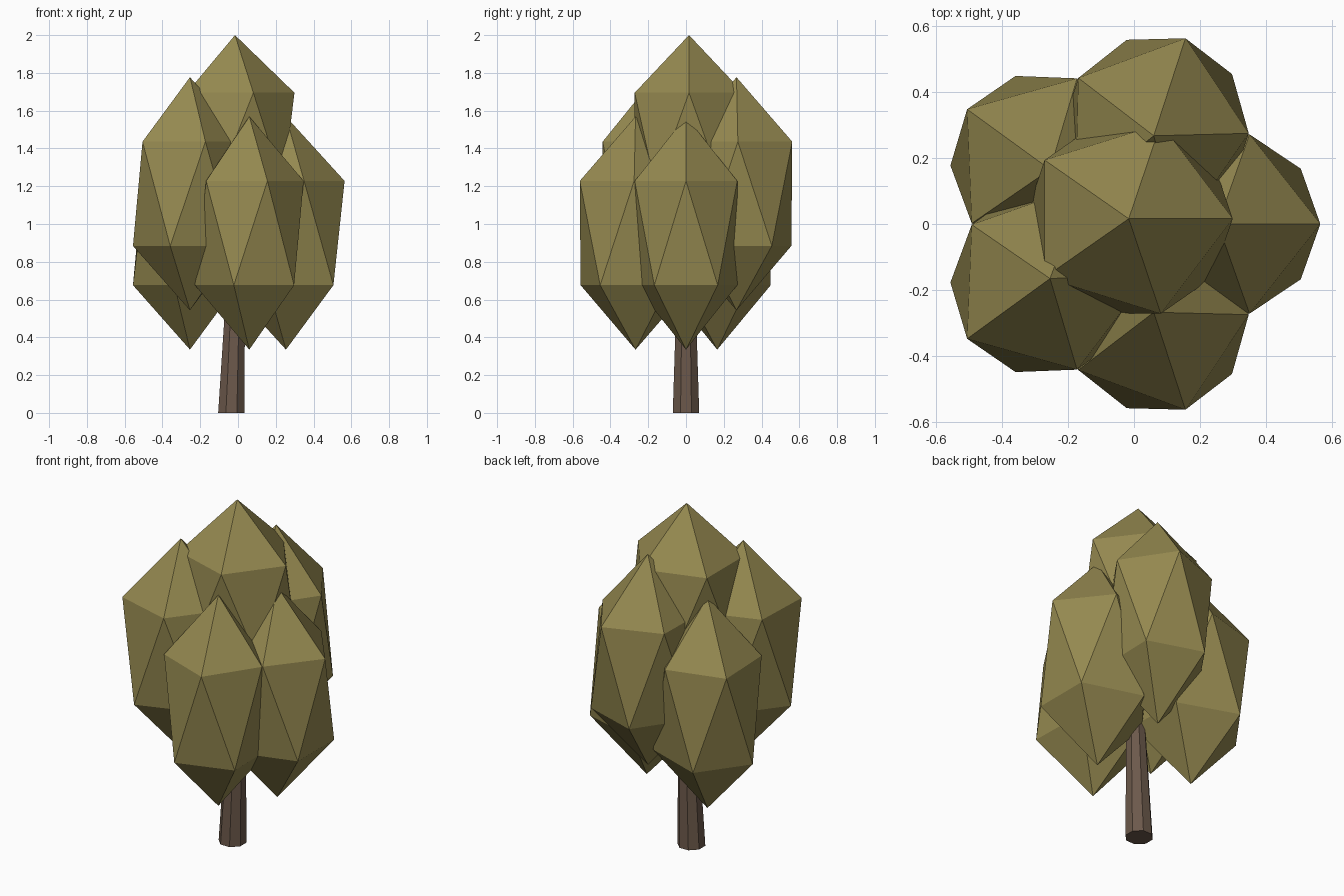
import bpy, bmesh
from math import cos, sin, pi, radians

if "Cube" in bpy.data.objects:
    bpy.data.objects.remove(bpy.data.objects["Cube"])


def material(name, rgb):
    m = bpy.data.materials.new(name)
    m.diffuse_color = (*rgb, 1)
    m.use_nodes = True
    m.node_tree.nodes["Principled BSDF"].inputs["Base Color"].default_value = m.diffuse_color
    return m


leaf = material("leaf", (0.30, 0.25, 0.08))
bark = material("bark", (0.15, 0.10, 0.07))


def clump(name, loc, scale, angle=0):
    """Stretched low-poly ball of foliage, turned to face outwards."""
    bpy.ops.mesh.primitive_ico_sphere_add(subdivisions=1, radius=1, location=loc,
                                          rotation=(0, 0, angle))
    ob = bpy.context.object
    ob.name = name
    ob.scale = scale
    ob.data.materials.append(leaf)


# Five outer clumps in a ring, two of them raised
CX, RING = -0.027, 0.281
heights = [0.952, 1.16, 0.952, 1.16, 0.952]
for i, z in enumerate(heights):
    a = radians(72 * i)
    clump(f"outer_foliage_{i + 1}", (CX + RING * cos(a), RING * sin(a), z),
          (0.347, 0.319, 0.617), a)

# Crown clump on top
clump("top_foliage", (-0.016, 0.016, 1.448), (0.352, 0.338, 0.552))

# Leaning, tapered octagonal trunk running up into the foliage
bm = bmesh.new()
rings = []
for x, z, half in [(-0.035, 0, 0.07), (-0.003, 0.95, 0.04)]:
    r = half / cos(pi / 8)
    rings.append([bm.verts.new((x + r * cos(pi / 8 + k * pi / 4),
                                r * sin(pi / 8 + k * pi / 4), z)) for k in range(8)])
low, high = rings
for k in range(8):
    n = (k + 1) % 8
    bm.faces.new((low[k], low[n], high[n], high[k]))
bm.faces.new(low[::-1])
bm.faces.new(high)
mesh = bpy.data.meshes.new("trunk")
bm.to_mesh(mesh)
bm.free()
mesh.materials.append(bark)
bpy.context.collection.objects.link(bpy.data.objects.new("trunk", mesh))
